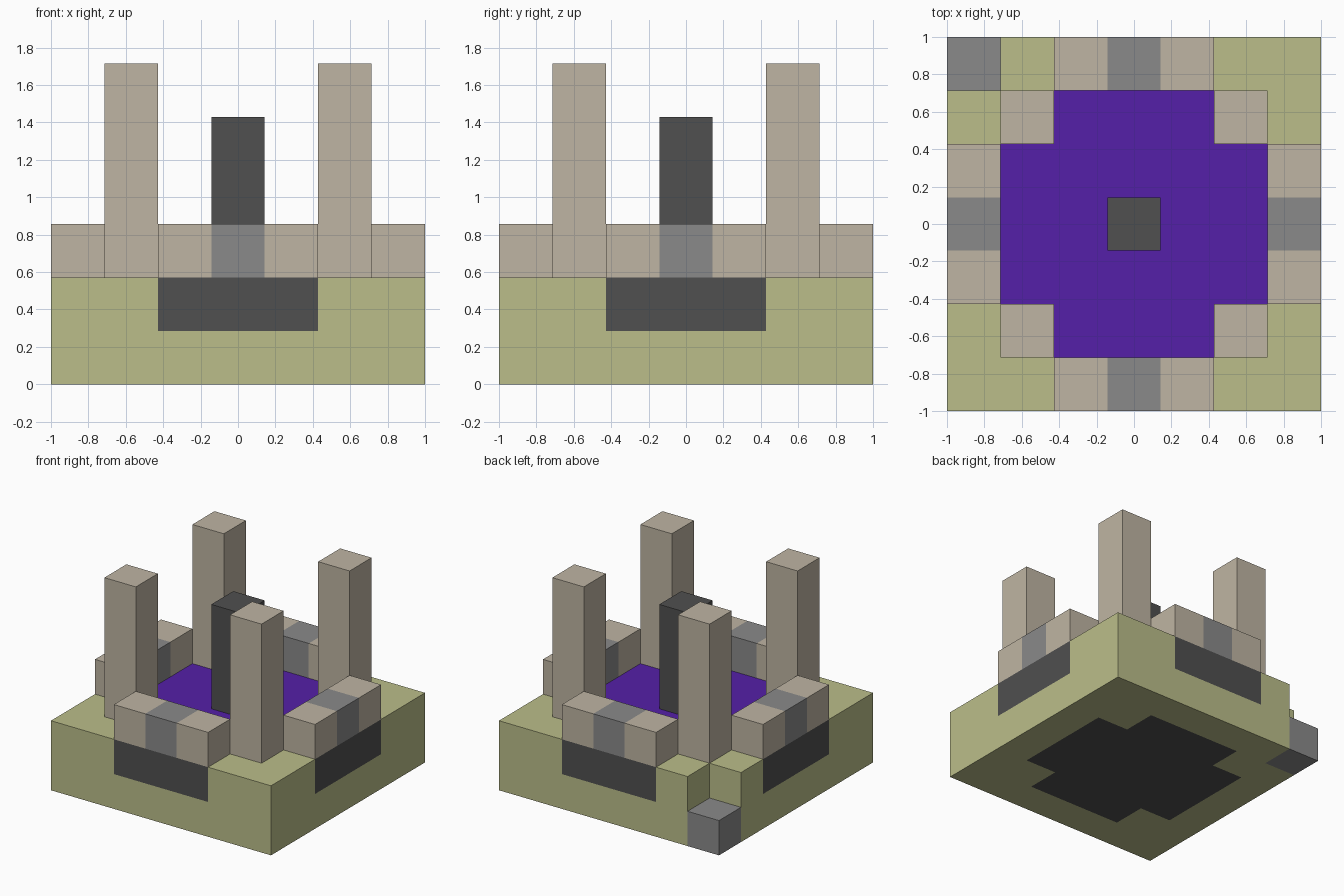
import bpy
import bmesh
from mathutils import Vector

cube = bpy.data.objects.get("Cube")
if cube:
    bpy.data.objects.remove(cube, do_unlink=True)

U = 2 / 7  # one block


def material(name, colour):
    m = bpy.data.materials.new(name)
    m.use_nodes = True
    m.diffuse_color = (*colour, 1)
    m.node_tree.nodes["Principled BSDF"].inputs["Base Color"].default_value = (*colour, 1)
    return m


SAND = material("pale_green_stone", (0.497, 0.515, 0.254))
BEIGE = material("beige_stone", (0.521, 0.462, 0.366))
GREY = material("grey_stone", (0.254, 0.254, 0.254))
DARK = material("dark_stone", (0.080, 0.080, 0.080))
PURPLE = material("purple_pool", (0.089, 0.0144, 0.392))


def finish(name, bm, materials):
    mesh = bpy.data.meshes.new(name)
    bm.to_mesh(mesh)
    bm.free()
    for m in materials:
        mesh.materials.append(m)
    bpy.context.collection.objects.link(bpy.data.objects.new(name, mesh))


def column(name, i, j, low, high, mat):
    """One block wide box on cell (i, j), from level low to level high."""
    bm = bmesh.new()
    bmesh.ops.create_cube(bm, size=U)
    for v in bm.verts:
        v.co.x += i * U
        v.co.y += j * U
        v.co.z = (high if v.co.z > 0 else low) * U
    finish(name, bm, [mat])


# Base: two layers of blocks, coloured by cell
PALETTE = [SAND, DARK, PURPLE, GREY]


def base_cell(i, j, k):
    near, far = sorted((abs(i), abs(j)))
    if far > 3 or k not in (0, 1):
        return None
    if (i, j) == (-3, 3):            # notched corner over a grey block
        return GREY if k == 0 else None
    if far <= 2 and near < 2:        # cross-shaped pool and its floor
        return PURPLE if k else DARK
    if k and far == 3 and near <= 1:  # dark strips below the walls
        return DARK
    return SAND


bm = bmesh.new()
span = range(-3, 4)
for i, j, k in [(i, j, k) for i in span for j in span for k in (0, 1)]:
    mat = base_cell(i, j, k)
    if mat is None:
        continue
    centre = Vector((i, j, k + 0.5)) * U
    for axis in range(3):
        for sign in (-1, 1):
            n = [0, 0, 0]
            n[axis] = sign
            if base_cell(i + n[0], j + n[1], k + n[2]) is not None:
                continue
            n = Vector(n)
            a = Vector((n.y, n.z, n.x))
            b = n.cross(a)
            corners = (-a - b, a - b, a + b, -a + b)
            face = bm.faces.new([bm.verts.new(centre + (n + c) * U / 2) for c in corners])
            face.material_index = PALETTE.index(mat)
bmesh.ops.remove_doubles(bm, verts=bm.verts[:], dist=0.001)
bmesh.ops.dissolve_limit(bm, angle_limit=0.01, verts=bm.verts[:], edges=bm.edges[:],
                         delimit={'MATERIAL'})
finish("base", bm, PALETTE)

# Low walls on the four sides, with a grey block in the middle
for side, (dx, dy) in {"front": (0, -1), "back": (0, 1), "left": (1, 0), "right": (-1, 0)}.items():
    for t in (-1, 0, 1):
        part = "wall_middle" if t == 0 else "wall_end"
        column(f"{side}_{part}", 3 * dx + t * dy, 3 * dy + t * dx, 2, 3, BEIGE if t else GREY)

# Tall corner pillars and the centre pillar
for sx in (-1, 1):
    for sy in (-1, 1):
        name = ("front" if sy < 0 else "back") + ("_left" if sx > 0 else "_right")
        column(name + "_pillar", 2 * sx, 2 * sy, 2, 6, BEIGE)
column("centre_pillar", 0, 0, 2, 5, DARK)
